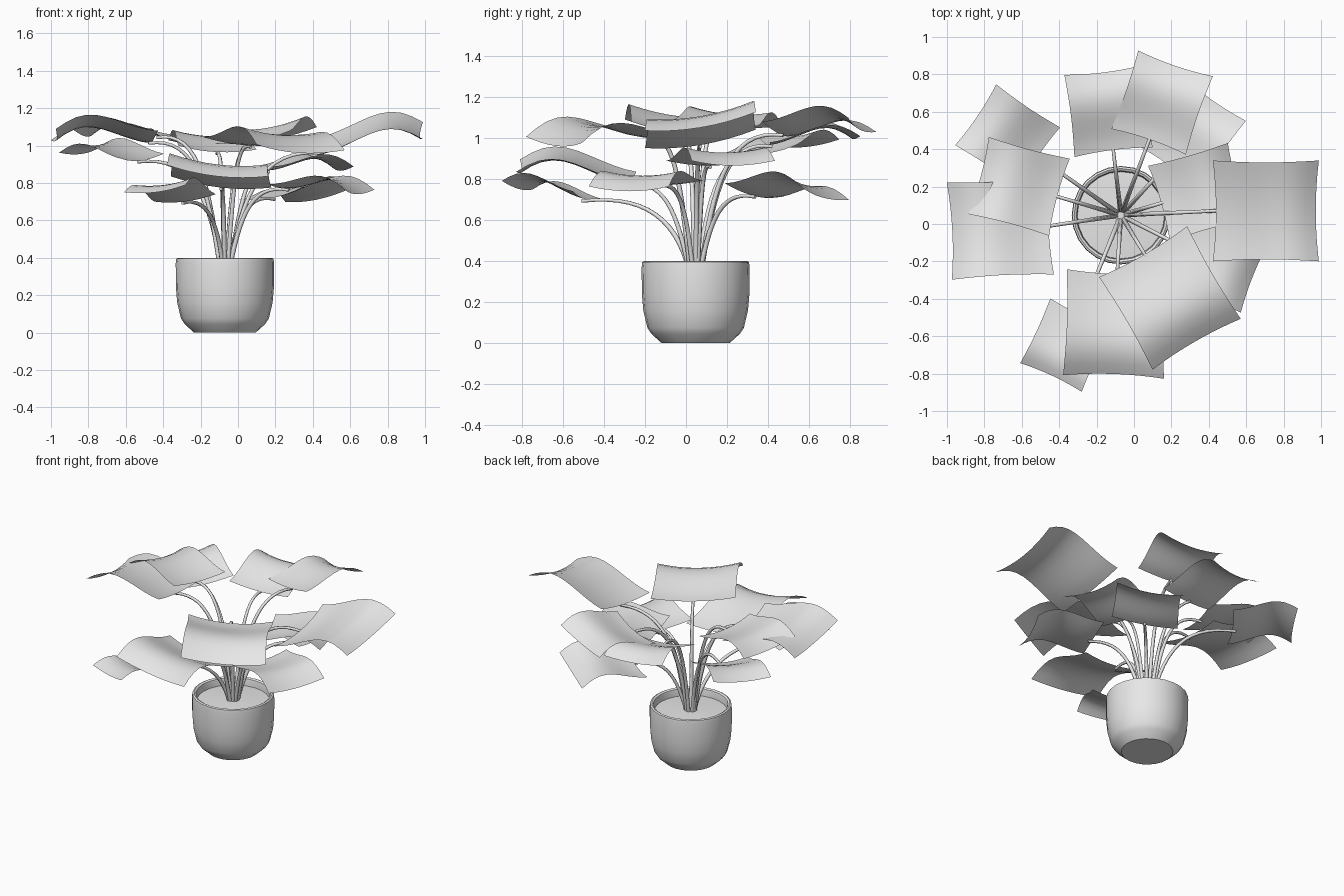
import bpy
import bmesh
import math
from mathutils import Vector

cube = bpy.data.objects.get("Cube")
if cube:
    bpy.data.objects.remove(cube)

grey = bpy.data.materials.new("light_grey")
grey.use_nodes = True
grey.diffuse_color = (0.8, 0.8, 0.8, 1)
grey.node_tree.nodes["Principled BSDF"].inputs["Base Color"].default_value = grey.diffuse_color

CENTER = Vector((-0.07, 0.047, 0))


def add_object(name, data):
    obj = bpy.data.objects.new(name, data)
    bpy.context.collection.objects.link(obj)
    data.materials.append(grey)
    return obj


def finish_mesh(name, bm, smooth_angle):
    mesh = bpy.data.meshes.new(name)
    bm.to_mesh(mesh)
    bm.free()
    obj = add_object(name, mesh)
    bpy.ops.object.select_all(action="DESELECT")
    obj.select_set(True)
    bpy.context.view_layer.objects.active = obj
    bpy.ops.object.shade_smooth_by_angle(angle=math.radians(smooth_angle))
    return obj


def lathe(name, profile, steps=24):
    """Revolve a (radius, height) profile about the pot axis."""
    bm = bmesh.new()
    verts = [bm.verts.new((r, 0, z)) for r, z in profile]
    edges = [bm.edges.new(pair) for pair in zip(verts, verts[1:])]
    bmesh.ops.spin(bm, geom=verts + edges, cent=(0, 0, 0), axis=(0, 0, 1),
                   angle=math.tau, steps=steps)
    bmesh.ops.remove_doubles(bm, verts=bm.verts, dist=0.0005)
    bmesh.ops.recalc_face_normals(bm, faces=bm.faces)
    obj = finish_mesh(name, bm, 40)
    obj.location = CENTER
    return obj


def leaf(name, base, yaw, size, rise, roll, rows=10, columns=8):
    """Square blade that arches along its length and dips along its middle."""
    bm = bmesh.new()
    forward = Vector((math.cos(yaw), math.sin(yaw), 0))
    side = Vector((-forward.y, forward.x, 0))
    grid = []
    for i in range(rows + 1):
        u = i / rows
        arch = math.sin(math.pi * u ** 1.6)
        line = []
        for j in range(columns + 1):
            v = 2 * j / columns - 1
            along = size * (u + 0.03 * (v * v - 0.5) * (2 * u - 1))
            across = size * 0.49 * v * (1 - 0.04 * math.sin(math.pi * u))
            height = rise * u + size * (0.15 * arch + 0.055 * v * v) + roll * v / 2
            line.append(bm.verts.new(base + forward * along + side * across
                                     + Vector((0, 0, height))))
        grid.append(line)
    for low, high in zip(grid, grid[1:]):
        for j in range(columns):
            bm.faces.new((low[j], high[j], high[j + 1], low[j + 1]))
    return finish_mesh(name, bm, 60)


def stem(name, end):
    """Tapering stalk that climbs from the soil and bends out to the leaf."""
    flat = Vector((end.x, end.y, 0)) - CENTER
    reach = flat.length
    out = flat.normalized()
    start = CENTER + out * 0.025 + Vector((0, 0, 0.33))
    tip = end + out * 0.03
    curve = bpy.data.curves.new(name, "CURVE")
    curve.dimensions = "3D"
    curve.bevel_depth = 0.012
    curve.bevel_resolution = 1
    curve.resolution_u = 14
    curve.use_fill_caps = True
    spline = curve.splines.new("BEZIER")
    spline.bezier_points.add(1)
    first, last = spline.bezier_points
    climb = Vector((0, 0, (end.z - start.z) * 0.75)) + out * 0.07
    for point, place, before, after, radius in (
            (first, start, -climb, climb, 1.1),
            (last, tip, Vector((0, 0, 0.035)) - out * reach * 0.6, out * 0.05, 0.75)):
        point.handle_left_type = point.handle_right_type = "FREE"
        point.co = place
        point.handle_left = place + before
        point.handle_right = place + after
        point.radius = radius
    return add_object(name, curve)


# Pot with a rounded lower edge and an open rim
lathe("pot", [(0, 0), (0.165, 0), (0.215, 0.045), (0.235, 0.075), (0.255, 0.16),
              (0.262, 0.24), (0.263, 0.37), (0.26, 0.395), (0.25, 0.4),
              (0.238, 0.393), (0.234, 0.375), (0.232, 0.33)])

# Soil
lathe("soil", [(0, 0.355), (0.12, 0.352), (0.234, 0.345)])

# Leaves: base x, y, z, heading, size, rise to tip, left edge above right edge
LEAVES = {
    "left": (0.43, 0.07, 0.965, 0, 0.55, 0.085, 0.09),
    "back_upper": (0.08, 0.446, 1.02, 71, 0.43, 0.02, -0.07),
    "back": (-0.11, 0.39, 0.965, 97, 0.43, 0.03, 0.02),
    "back_left_low": (0.175, 0.315, 0.72, 55, 0.43, -0.01, -0.07),
    "left_inner": (0.14, 0.11, 0.865, 16, 0.43, 0, 0),
    "left_front_low": (0.245, -0.115, 0.77, -22, 0.43, -0.03, 0),
    "front_left": (0.053, -0.155, 1.0, -60, 0.555, -0.04, -0.03),
    "front": (-0.09, -0.26, 0.775, -92, 0.55, 0.06, -0.06),
    "front_right_low": (-0.285, -0.48, 0.7, -115, 0.37, 0.05, 0.04),
    "right": (-0.45, -0.01, 1.02, 183, 0.53, 0.01, 0.06),
    "right_upper": (-0.405, 0.145, 1.05, 165, 0.435, 0, 0.03),
    "back_right": (-0.51, 0.357, 0.92, 146, 0.4, 0.035, -0.03),
}
for place, (x, y, z, heading, size, rise, roll) in LEAVES.items():
    base = Vector((x, y, z))
    leaf("leaf_" + place, base, math.radians(heading), size, rise, roll)
    stem("stem_" + place, base - Vector((0, 0, 0.008)))
